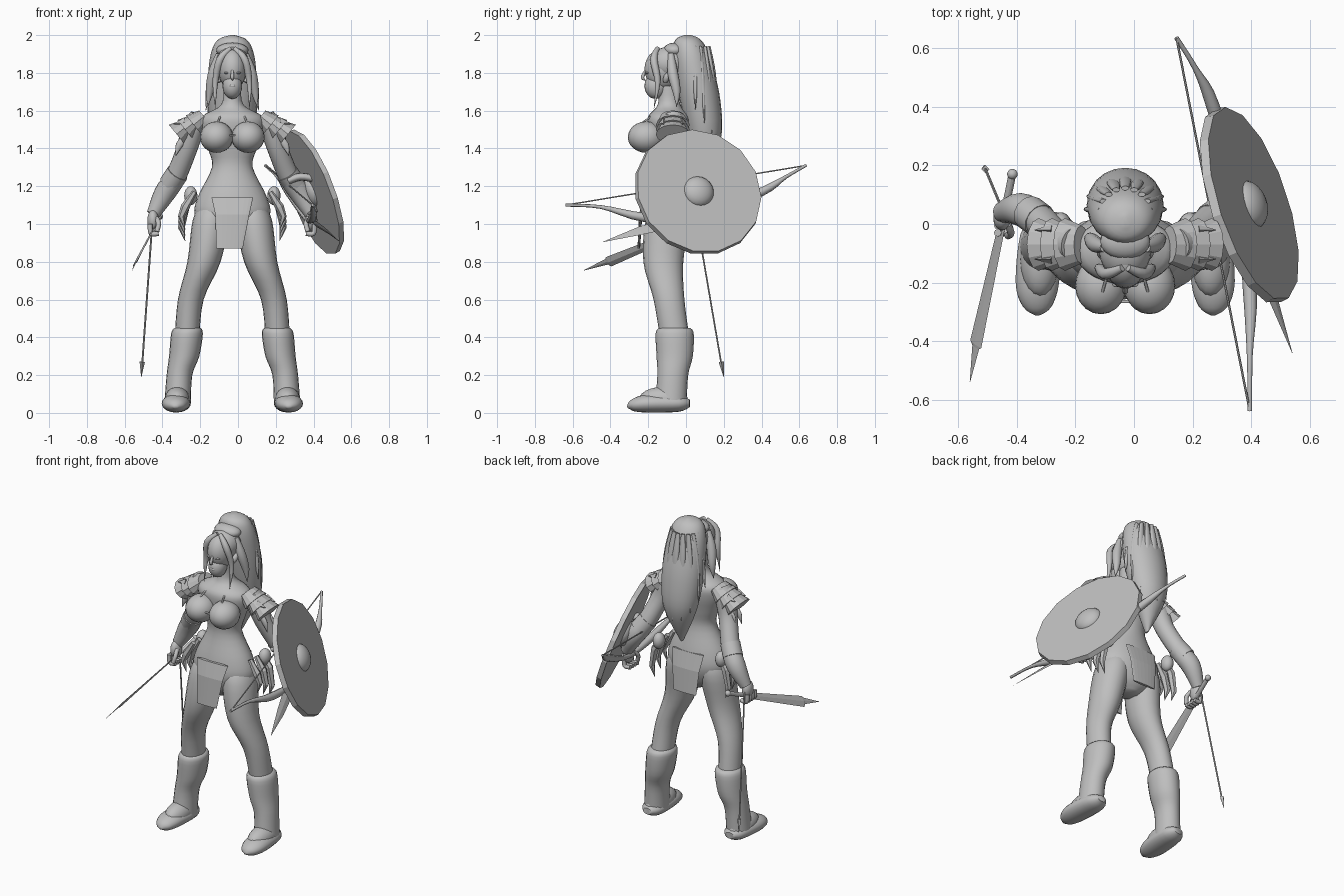
import bpy, bmesh, math
from mathutils import Vector, Matrix

old = bpy.data.objects.get("Cube")
if old:
    bpy.data.objects.remove(old)

CENTRE = -.03  # body centreline; every part is placed relative to it

grey = bpy.data.materials.new("plain_grey")
grey.use_nodes = True
tone = (.52, .52, .52, 1)
grey.diffuse_color = tone
grey.node_tree.nodes["Principled BSDF"].inputs["Base Color"].default_value = tone


def finish(name, mesh_data, smooth=True):
    """Turn a bmesh into a named, shaded object."""
    bmesh.ops.recalc_face_normals(mesh_data, faces=mesh_data.faces)
    mesh = bpy.data.meshes.new(name)
    mesh_data.to_mesh(mesh)
    mesh_data.free()
    mesh.materials.append(grey)
    if smooth:
        mesh.shade_smooth()
        mesh.set_sharp_from_angle(angle=math.radians(50))
    bpy.context.collection.objects.link(bpy.data.objects.new(name, mesh))


def spline(rings, steps=4):
    """Catmull-Rom interpolation of every value in the rings."""
    last = len(rings) - 1
    rows = []
    for i in range(last):
        before, start, end, after = (rings[max(0, min(last, i + k))] for k in (-1, 0, 1, 2))
        for j in range(steps):
            t = j / steps
            rows.append([q + t * (r - p + t * (2 * p - 5 * q + 4 * r - s + t * (3 * (q - r) + s - p))) / 2
                         for p, q, r, s in zip(before, start, end, after)])
    return rows + [list(rings[last])]


def loft(name, rings, side=1, sides=20, flat=1, extra=0, follow=False, smooth=True, roll=0):
    """Skin elliptical rings (x, y, z, radius), level or square to their path."""
    rows = spline(rings) if smooth else rings
    points = [Vector(row[:3]) for row in rows]
    whole = points[-1] - points[0]
    ref = Vector((0, 1, 0)) if abs(whole.z) > abs(whole.y) else Vector((0, 0, 1))
    mesh_data = bmesh.new()
    loops = []
    for i, (point, row) in enumerate(zip(points, rows)):
        across, along = Vector((1, 0, 0)), Vector((0, 1, 0))
        if follow:
            heading = (points[min(i + 1, len(points) - 1)] - points[max(i - 1, 0)]).normalized()
            turn = Matrix.Rotation(roll, 3, heading)
            across = turn @ ref.cross(heading).normalized()
            along = heading.cross(across)
        radius = max(row[-1], .001)
        ring = []
        for k in range(sides):
            angle = math.tau * k / sides
            spot = (point + across * radius * math.cos(angle)
                    + along * (radius * flat + extra) * math.sin(angle))
            ring.append(mesh_data.verts.new((CENTRE + side * spot.x, spot.y, spot.z)))
        loops.append(ring)
    for low, high in zip(loops, loops[1:]):
        for k in range(sides):
            n = (k + 1) % sides
            mesh_data.faces.new((low[k], low[n], high[n], high[k]))
    mesh_data.faces.new(loops[0])
    mesh_data.faces.new(loops[-1])
    finish(name, mesh_data, smooth)


# Thickness rules along a path, with t running from start to end
def even(t):
    return 1


def leaf(t):
    return math.sin(math.pi * (.2 + .8 * t))


def spike(t):
    return 1 - t


def tube(name, path, radius, shape=even, side=1, sides=12, **options):
    """Tube along points (x, y, z) whose thickness follows a rule."""
    last = len(path) - 1
    rings = [(*point, radius * shape(i / last)) for i, point in enumerate(path)]
    loft(name, rings, side, sides, follow=True, **options)


def ball(name, place, size, side=1, turn=Matrix()):
    mesh_data = bmesh.new()
    x, y, z = place
    bmesh.ops.create_uvsphere(mesh_data, u_segments=20, v_segments=12, radius=1,
                              matrix=Matrix.Translation((CENTRE + side * x, y, z)) @ turn
                              @ Matrix.Diagonal((*size, 1)))
    finish(name, mesh_data)


# Torso and neck: half widths by height, depth follows width
profile = {.9: .05, .95: .14, 1.05: .2, 1.15: .18, 1.3: .108, 1.4: .13, 1.5: .165, 1.57: .16, 1.63: .06, 1.73: .045}
loft("torso", [(0, -.09, z, width) for z, width in profile.items()], sides=28, flat=.5, extra=.03)

# Head and face
ball("skull", (0, -.12, 1.82), (.075, .1, .11))
ball("jaw", (0, -.16, 1.73), (.052, .06, .068))
tube("nose", [(0, -.21, 1.82), (0, -.23, 1.775), (0, -.21, 1.76)], .01, leaf)
ball("mouth", (0, -.21, 1.73), (.02, .012, .009))

# Hair cap, crown and ponytail
ball("hair_cap", (0, -.085, 1.85), (.09, .108, .09))
ball("hair_band", (0, -.06, 1.92), (.085, .06, .04))
loft("ponytail", [(0, .01, 2, .01), (0, .01, 1.98, .07), (0, .02, 1.93, .105), (0, .04, 1.83, .125),
                  (0, .075, 1.65, .13), (0, .1, 1.45, .1), (0, .08, 1.24, .005)], flat=.75, extra=.01)
for i in range(9):
    c, s = math.cos(math.pi * i / 8), math.sin(math.pi * i / 8)
    tube("hair_lock", [(c * reach, .05 + s * reach * .9, z - s * drop)
                       for reach, z, drop in ((.08, 1.94, 0), (.105, 1.8, 0), (.125, 1.7, .1), (.14, 1.6, .2))],
         .022, leaf, flat=.6)

# Parts shared by both sides
for side, word in ((-1, "right"), (1, "left")):
    def pair(part, *shape, maker=tube, **options):
        maker(f"{word}_{part}", *shape, side=side, **options)

    pair("breast", (.083, -.21, 1.46), (.088, .098, .083), maker=ball)
    pair("eye", (.03, -.205, 1.8), (.015, .01, .006), maker=ball)
    pair("ear", [(.07, -.11, 1.75), (.08, -.1, 1.78), (.09, -.07, 1.83)], .018, leaf)
    pair("fringe", [(.01, -.15, 1.93), (.065, -.17, 1.87), (.09, -.15, 1.75), (.09, -.17, 1.61)], .02, leaf)
    pair("side_hair", [(.07, -.08, 1.9), (.1, -.07, 1.8), (.12, -.05, 1.7), (.13, -.05, 1.62)], .028, leaf)
    pair("top_strap", [(.04, -.1, 1.63), (.06, -.17, 1.58), (.08, -.24, 1.53)], .005)

    # Leg, boot and foot
    pair("leg", [(.1, -.09, 1.12, .06), (.115, -.1, 1.02, .095), (.15, -.12, .8, .088), (.22, -.09, .6, .068),
                 (.24, -.06, .4, .065)], maker=loft, flat=1.2)
    pair("boot", [(.237, -.06, .45, .068), (.24, -.06, .42, .084), (.255, -.06, .3, .08), (.28, -.07, .2, .068),
                  (.29, -.08, .05, .07)], maker=loft, flat=1.2)
    pair("instep", (.292, -.12, .07), (.067, .13, .068), maker=ball)
    pair("foot", [(.29, .02, .05, .03), (.29, -.04, .05, .068), (.3, -.2, .05, .074), (.3, -.28, .04, .05),
                  (.3, -.31, .03, .01)], maker=loft, follow=True, flat=.65)

    # Arm, bracer rim and hand
    pair("arm", [(.17, -.07, 1.56, .06), (.21, -.06, 1.5, .062), (.24, -.04, 1.4, .055), (.3, .02, 1.25, .055),
                 (.36, .05, 1.16, .056), (.42, .04, 1.05, .035)], maker=loft, follow=True)
    pair("bracer_rim", [(.29, .01, 1.27), (.31, .025, 1.24), (.33, .04, 1.21)], .06)
    pair("palm", (.42, .02, 1.02), (.03, .042, .055), maker=ball)
    for i in range(4):
        y = .025 * i - .03
        pair("finger", [(.435, y, 1), (.43, y, .95), (.39, y, .95)], .013, sides=8)
    pair("thumb", [(.4, 0, 1.03), (.39, -.03, 1), (.4, -.04, .96)], .013, sides=8)

    # Layered shoulder plates with pointed corners
    for i in range(3):
        x, z = .15 + .045 * i, 1.57 - .025 * i
        pair("shoulder_plate", [(x, -.07, z, .04), (x + .055, -.07, z - .045, .065)],
             maker=loft, sides=12, flat=1, extra=.025, follow=True, smooth=False)
    for y in (-.12, -.02):
        pair("plate_corner", [(.25, y, 1.54), (.31, y, 1.53)], .025, spike, sides=4, smooth=False, flat=.7)

    # Arm feathers, hip pouch and leaf-shaped hip tassels
    for y in (-.09, -.03):
        pair("arm_feather", [(.24, y, 1.47), (.28, y, 1.42), (.3, y, 1.36)], .02, leaf, flat=.6)
    pair("pouch", (.22, 0, 1.15), (.035, .04, .05), maker=ball)
    for i in range(3):
        y, drop = .06 * i - .12, .03 * i
        pair("hip_tassel", [(.2, y, 1.17), (.25, y, 1.09), (.27, y, 1.04 - drop), (.25, y, .97 - drop)],
             .024, leaf, sides=6, smooth=False)

# Loincloth flaps and top tie
loft("front_loincloth", [(0, -.215, 1.14, .11), (0, -.24, 1.05, .09), (-.015, -.25, .87, .07)],
     flat=.1, smooth=False)
loft("back_loincloth", [(0, .02, 1.15, .11), (0, .045, 1.05, .095), (0, .055, .9, .08)],
     flat=.1, smooth=False)
tube("top_tie", [(-.03, -.265, 1.47), (.03, -.265, 1.47)], .005, smooth=False)

# Round shield with boss and arm strap
facing = Vector((1, .33, .38)).normalized()
hub = Vector((.395, .065, 1.17))
spin = facing.to_track_quat("Z", "Y").to_matrix().to_4x4()
disc = bmesh.new()
bmesh.ops.create_cone(disc, cap_ends=True, segments=15, radius1=.35, radius2=.345, depth=.03,
                      matrix=Matrix.Translation(hub) @ spin)
finish("shield", disc, smooth=False)
ball("shield_boss", hub - Vector((CENTRE, 0, 0)), (.085, .085, .055), turn=spin)
tube("shield_strap", [(.3, -.02, 1.23), (.36, -.03, 1.25), (.43, -.02, 1.24)], .02, flat=1.5)

# Bow and string
tips = (.175, .635, 1.31), (.425, -.638, 1.1)
loft("bow", [(*tips[0], .008), (.24, .53, 1.25, .01), (.3, .4, 1.17, .023), (.39, .07, 1.03, .014),
             (.425, -.22, 1.035, .024), (.425, -.45, 1.09, .01), (*tips[1], .008)], sides=8, follow=True)
tube("bow_string", tips, .004, sides=6, smooth=False)

# Sword and arrow in the right hand, dagger in the left
tube("sword_grip", [(.385, .17, 1.04), (.42, 0, .97)], .013, side=-1, smooth=False)
ball("sword_pommel", (.385, .17, 1.04), (.018, .018, .018), -1)
loft("sword_blade", [(.42, 0, .97, .02), (.51, -.41, .8, .034), (.51, -.42, .8, .02), (.53, -.54, .755, .001)],
     -1, 4, flat=.18, follow=True, smooth=False, roll=-.9)
tube("dagger", [(.4, .06, 1.06), (.43, -.06, 1.01), (.5, -.24, .965), (.57, -.44, .905)], .036, leaf,
     sides=4, flat=.15, smooth=False, roll=-.9)
tube("arrow_shaft", [(.42, .05, 1.06), (.477, .187, .26)], .005, side=-1, sides=6, smooth=False)
tube("arrow_head", [(.477, .187, .27), (.482, .2, .19)], .014, spike, side=-1, sides=4, smooth=False)
